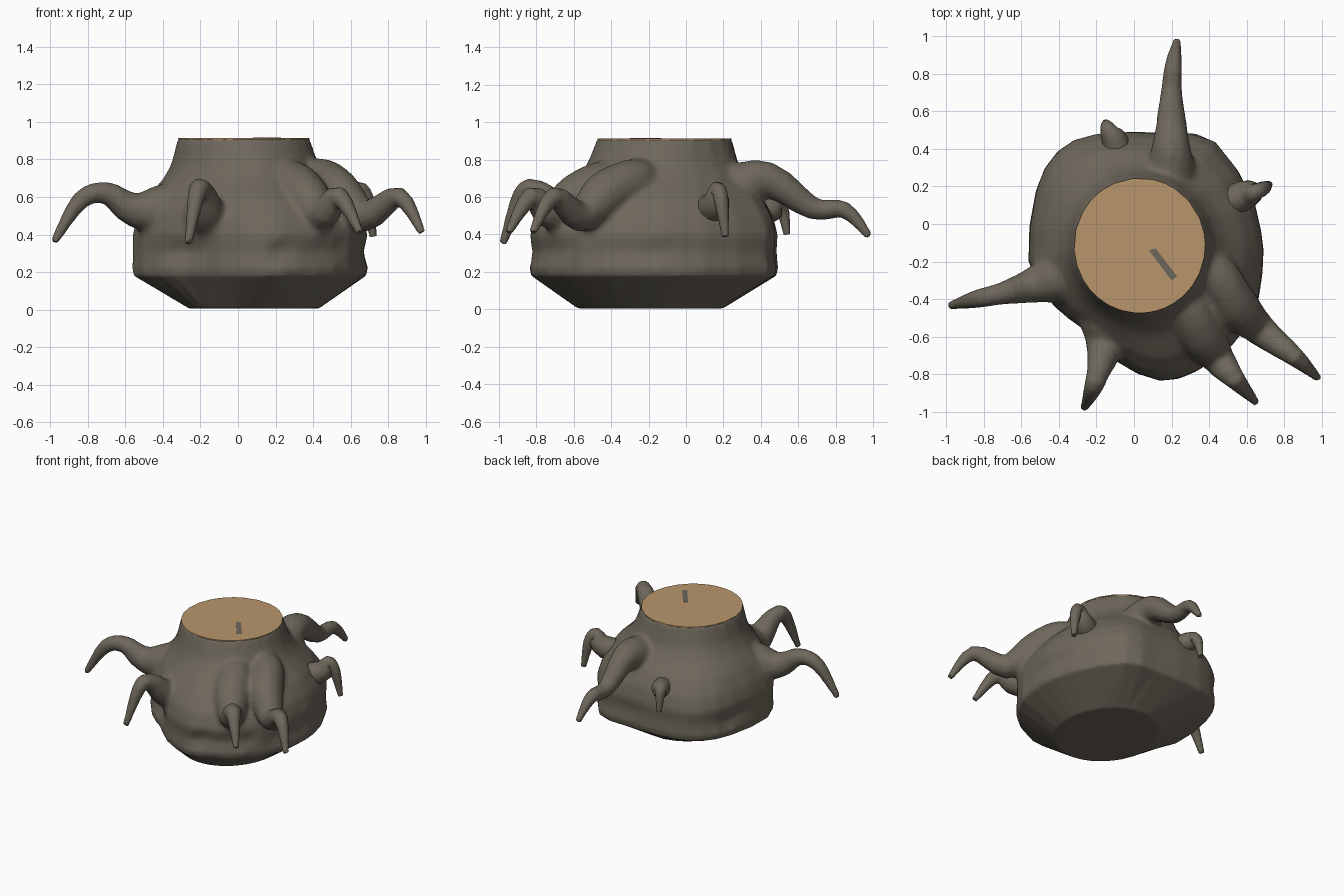
import bpy, bmesh, math, random
from mathutils import Vector

if "Cube" in bpy.data.objects:
    bpy.data.objects.remove(bpy.data.objects["Cube"])
random.seed(4)


def material(name, rgb):
    m = bpy.data.materials.new(name)
    m.diffuse_color = (*rgb, 1)
    m.use_nodes = True
    m.node_tree.nodes["Principled BSDF"].inputs["Base Color"].default_value = m.diffuse_color
    return m


BARK = material("grey brown bark", (0.155, 0.135, 0.105))
WOOD = material("cut wood", (0.48, 0.305, 0.15))


def smooth(ob, angle):
    bpy.ops.object.select_all(action='DESELECT')
    bpy.context.view_layer.objects.active = ob
    ob.select_set(True)
    bpy.ops.object.shade_smooth_by_angle(angle=math.radians(angle))


def loft(name, rings, mat, angle):
    """Skin a list of equal-length point rings and cap both ends."""
    bm = bmesh.new()
    vr = [[bm.verts.new(p) for p in r] for r in rings]
    n = len(rings[0])
    for a, b in zip(vr, vr[1:]):
        for i in range(n):
            j = (i + 1) % n
            bm.faces.new((a[i], a[j], b[j], b[i]))
    bm.faces.new(vr[0][::-1])
    bm.faces.new(vr[-1])
    bmesh.ops.recalc_face_normals(bm, faces=bm.faces[:])
    me = bpy.data.meshes.new(name)
    bm.to_mesh(me)
    bm.free()
    me.materials.append(mat)
    ob = bpy.data.objects.new(name, me)
    bpy.context.collection.objects.link(ob)
    smooth(ob, angle)
    return ob


def spline(pts, steps):
    """Catmull-Rom through points of any dimension."""
    out = []
    for i in range(len(pts) - 1):
        a, b, c, d = (pts[max(i - 1, 0)], pts[i], pts[i + 1], pts[min(i + 2, len(pts) - 1)])
        for s in range(steps):
            t = s / steps
            out.append(tuple(0.5 * (2 * q + (r - p) * t + (2 * p - 5 * q + 4 * r - u) * t * t
                                    + (3 * q - p - 3 * r + u) * t ** 3)
                             for p, q, r, u in zip(a, b, c, d)))
    return out + [pts[-1]]


# Stump: lopsided base outline blended up to the round cut and down to the foot
outline = [(0.70, -0.14), (0.65, 0.1), (0.44, 0.44), (0.2, 0.49), (-0.2, 0.48), (-0.41, 0.39),
           (-0.53, 0.18), (-0.56, -0.2), (-0.43, -0.45), (-0.28, -0.58), (-0.1, -0.73),
           (0.14, -0.845), (0.33, -0.8), (0.51, -0.67), (0.66, -0.43)]
outline = spline(outline + outline[:1], 2)[:-1]


def stump_ring(z, t, centre, rx, ry, dent=0):
    ring = []
    for x, y in outline:
        a = math.atan2(y + 0.16, x - 0.06)
        cx, cy = centre[0] + rx * math.cos(a), centre[1] + ry * math.sin(a)
        # shallow hollows round the waist, deepest at the front left
        hollow = dent * (0.5 + 0.5 * math.sin(5 * a + 1.2)) + 2.5 * dent * math.exp(-((a + 2.25) / 0.3) ** 2)
        k = t - hollow - dent * random.random() * 0.5
        ring.append((cx + (x - cx) * k, cy + (y - cy) * k, z))
    return ring


TOP, FOOT = (0.03, -0.115), (0.085, -0.19)
rings = [stump_ring(0.005, 0, FOOT, 0.345, 0.39), stump_ring(0.18, 0.98, TOP, 0.35, 0.36, 0.03)]
for z, t, dent in [(0.22, 1.01, 0.03), (0.31, 1.01, 0.09), (0.40, 1.01, 0.03), (0.5, 0.9, 0.02),
                   (0.6, 0.66, 0), (0.7, 0.32, 0), (0.77, 0.16, 0), (0.91, 0, 0)]:
    rings.append(stump_ring(z, t, TOP, 0.35, 0.36, dent))
stump = loft("stump_with_roots", rings, BARK, 40)

# Cut top and the crack lying in it
loft("cut_top", [[(x, y, z) for x, y, _ in rings[-1]] for z in (0.906, 0.914)], WOOD, 30)
crack = [(0.08, -0.14), (0.115, -0.13), (0.23, -0.28), (0.2, -0.30)]
loft("crack", [[(x, y, z) for x, y in crack] for z in (0.913, 0.916)], BARK, 30)


def root(name, pts):
    """Tapering tube through (x, y, z, radius) points, anchored inside the stump."""
    x, y, z, r = pts[0]
    path = spline([(x * 0.5, y * 0.5 - 0.06, z - 0.06, r)] + pts, 4)
    pos = [Vector(p[:3]) for p in path]
    side = (pos[-1] - pos[0]).cross(Vector((0, 0, 1))).normalized()
    tube = []
    for i, p in enumerate(path):
        d = (pos[min(i + 1, len(pos) - 1)] - pos[max(i - 1, 0)]).normalized()
        up = side.cross(d).normalized()
        tube.append([pos[i] + p[3] * (side * math.cos(a) + up * math.sin(a))
                     for a in (k * math.tau / 12 for k in range(12))])
    return loft(name, tube, BARK, 50)


# Large roots
large = [
    root("left_root", [(-.36, -.27, .53, .15), (-.55, -.33, .53, .095), (-.70, -.37, .62, .06),
                       (-.84, -.40, .58, .048), (-.98, -.435, .36, .02)]),
    root("front_left_root", [(-.17, -.50, .49, .14), (-.16, -.66, .51, .10), (-.19, -.79, .63, .065),
                             (-.22, -.88, .61, .048), (-.265, -.98, .35, .02)]),
    root("front_root", [(.27, -.42, .67, .13), (.36, -.58, .60, .13), (.45, -.72, .51, .09),
                        (.54, -.83, .60, .055), (.65, -.95, .41, .02)]),
    root("right_root", [(.42, -.26, .69, .12), (.53, -.42, .62, .13), (.68, -.57, .50, .085),
                        (.86, -.71, .60, .052), (.98, -.82, .41, .02)]),
    root("back_root", [(.19, .26, .64, .14), (.2, .44, .69, .10), (.2, .68, .54, .06),
                       (.21, .85, .53, .045), (.23, .98, .39, .02)]),
]
# Small hooked roots
root("small_back_root", [(-.10, .44, .53, .07), (-.14, .51, .54, .04), (-.15, .54, .40, .018)])
root("small_right_root", [(.58, .15, .55, .08), (.645, .17, .64, .045),
                          (.69, .19, .57, .038), (.72, .21, .39, .018)])

# Grow the large roots out of the stump as one skin and soften the joints
bpy.ops.object.select_all(action='DESELECT')
for ob in large + [stump]:
    ob.select_set(True)
bpy.context.view_layer.objects.active = stump
bpy.ops.object.join()
mod = stump.modifiers.new("skin", 'REMESH')
mod.mode, mod.voxel_size = 'VOXEL', 0.014
bpy.ops.object.modifier_apply(modifier=mod.name)
bm = bmesh.new()
bm.from_mesh(stump.data)
soft = [v for v in bm.verts if 0.24 < v.co.z < 0.86 and math.hypot(v.co.x - 0.06, v.co.y + 0.16) < 0.72]
for _ in range(10):
    bmesh.ops.smooth_vert(bm, verts=soft, factor=0.5, use_axis_x=True, use_axis_y=True, use_axis_z=True)
bm.to_mesh(stump.data)
bm.free()
smooth(stump, 40)
